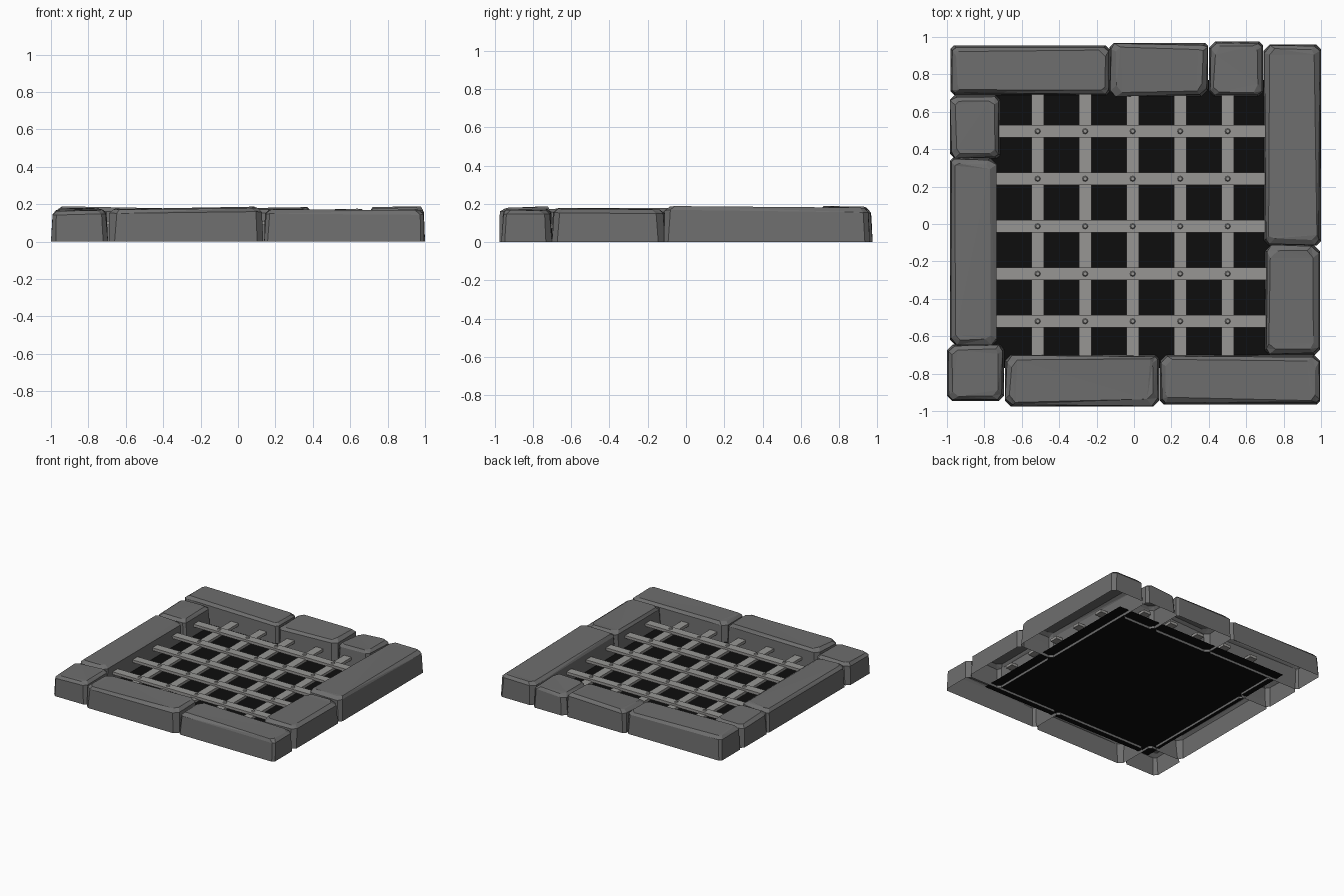
import bpy, bmesh, math, random

if "Cube" in bpy.data.objects:
    bpy.data.objects.remove(bpy.data.objects["Cube"])
random.seed(4)


def material(name, v):
    m = bpy.data.materials.new(name)
    m.diffuse_color = (v[0], v[1], v[2], 1)
    m.use_nodes = True
    m.node_tree.nodes["Principled BSDF"].inputs["Base Color"].default_value = m.diffuse_color
    return m


STONE = material("stone grey", (0.155, 0.155, 0.155))
IRON = material("iron grey", (0.31, 0.305, 0.295))
DARK = material("pit black", (0.004, 0.004, 0.004))


def finish(bm, name, mat):
    me = bpy.data.meshes.new(name)
    bm.to_mesh(me)
    bm.free()
    me.materials.append(mat)
    ob = bpy.data.objects.new(name, me)
    bpy.context.collection.objects.link(ob)
    return ob


def outline(x0, x1, y0, y1, c):
    # rectangle with cut corners, c = cut size at each corner
    return [(x0 + c[0], y0), (x1 - c[1], y0), (x1, y0 + c[1]), (x1, y1 - c[2]),
            (x1 - c[2], y1), (x0 + c[3], y1), (x0, y1 - c[3]), (x0, y0 + c[0])]


def stone(name, x0, x1, y0, y1, h):
    # rough hewn block: open below, leaning walls, uneven bevel, tilted top
    bm = bmesh.new()
    c = [random.uniform(0.015, 0.035) for _ in range(4)]
    tx, ty = random.uniform(-0.006, 0.006), random.uniform(-0.006, 0.006)
    cx, cy = (x0 + x1) / 2, (y0 + y1) / 2
    rings = []
    for z, ins, jit in ((0, 0, 0.0), (h - 0.024, 0.007, 0.006), (h - 0.003, 0.03, 0.009)):
        ring = []
        for x, y in outline(x0 + ins, x1 - ins, y0 + ins, y1 - ins, c):
            u, v = (x - cx) / (x1 - x0) * 2, (y - cy) / (y1 - y0) * 2
            dz = (u * tx + v * ty) if z else 0
            dz += random.uniform(-jit, jit) * 0.4
            ring.append(bm.verts.new((x + random.uniform(-jit, jit),
                                      y + random.uniform(-jit, jit), z + dz)))
        rings.append(ring)
    for a, b in zip(rings, rings[1:]):
        for i in range(8):
            j = (i + 1) % 8
            bm.faces.new((a[i], a[j], b[j], b[i]))
    bm.faces.new(rings[-1])
    bmesh.ops.triangulate(bm, faces=[f for f in bm.faces if f.calc_center_median().z > 0.1])
    finish(bm, name, STONE)


# Stone frame
stones = [
    ("back_left_stone", -0.98, -0.13, 0.69, 0.955, 0.183),
    ("back_middle_stone", -0.13, 0.395, 0.68, 0.968, 0.180),
    ("back_right_stone", 0.40, 0.69, 0.68, 0.975, 0.172),
    ("right_long_stone", 0.693, 1.0, -0.115, 0.96, 0.183),
    ("right_short_stone", 0.70, 0.995, -0.70, -0.11, 0.176),
    ("front_right_stone", 0.14, 0.995, -0.965, -0.70, 0.172),
    ("front_middle_stone", -0.69, 0.135, -0.975, -0.70, 0.182),
    ("front_corner_stone", -1.0, -0.695, -0.945, -0.645, 0.173),
    ("left_long_stone", -0.985, -0.733, -0.65, 0.355, 0.180),
    ("left_short_stone", -0.985, -0.715, 0.35, 0.69, 0.178),
]
for s in stones:
    stone(*s)


def bar(name, cx, cy, cz, sx, sy, sz):
    bm = bmesh.new()
    bmesh.ops.create_cube(bm, size=1)
    for v in bm.verts:
        v.co = (cx + v.co.x * sx, cy + v.co.y * sy, cz + v.co.z * sz)
    finish(bm, name, IRON)


# Iron grate: long bars below, cross bars above
xs = [-0.515 + 0.254 * i for i in range(5)]
ys = [-0.52 + 0.254 * i for i in range(5)]
for i, x in enumerate(xs):
    bar("long_bar_%d" % (i + 1), x, 0, 0.083, 0.066, 1.5, 0.022)
for i, y in enumerate(ys):
    bar("cross_bar_%d" % (i + 1), 0, y, 0.1, 1.52, 0.066, 0.022)

# Rivets at every crossing
bm = bmesh.new()
for x in xs:
    for y in ys:
        lower = [bm.verts.new((x + 0.016 * math.cos(k * math.pi / 4),
                               y + 0.016 * math.sin(k * math.pi / 4), 0.110)) for k in range(8)]
        upper = [bm.verts.new((x + 0.010 * math.cos(k * math.pi / 4),
                               y + 0.010 * math.sin(k * math.pi / 4), 0.118)) for k in range(8)]
        for k in range(8):
            j = (k + 1) % 8
            bm.faces.new((lower[k], lower[j], upper[j], upper[k]))
        bm.faces.new(upper)
finish(bm, "rivets", IRON)

# Dark pit floor
bm = bmesh.new()
bm.faces.new([bm.verts.new((x, y, 0.02)) for x, y in
              ((-0.78, -0.77), (0.78, -0.77), (0.78, 0.77), (-0.78, 0.77))])
finish(bm, "pit_floor", DARK)
